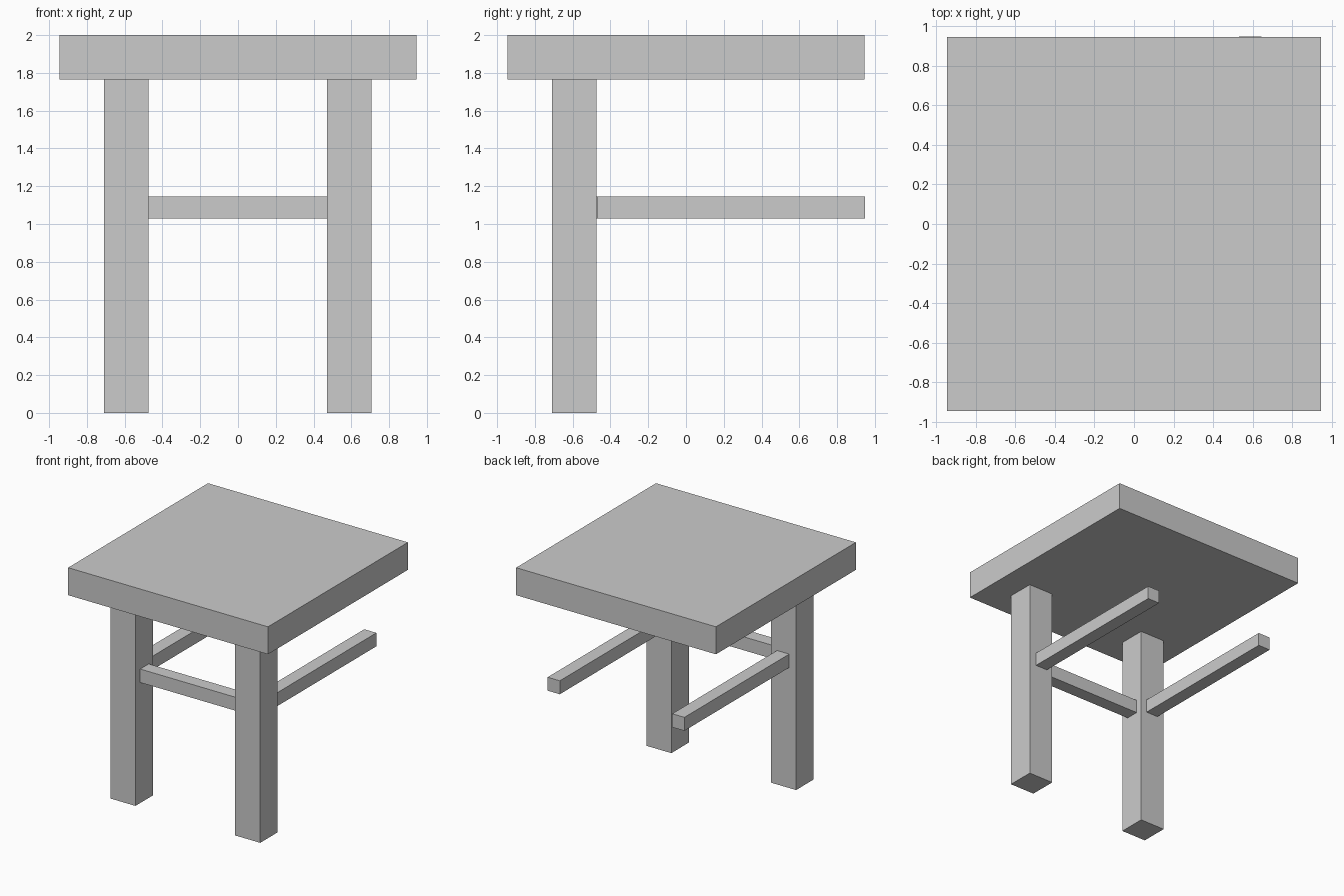
import bpy

if "Cube" in bpy.data.objects:
    bpy.data.objects.remove(bpy.data.objects["Cube"])


def box(name, x, y, z):
    """Axis-aligned block from (min, max) ranges."""
    bpy.ops.mesh.primitive_cube_add(size=1, location=[(a + b) / 2 for a, b in (x, y, z)])
    obj = bpy.context.object
    obj.name = name
    obj.scale = [b - a for a, b in (x, y, z)]
    bpy.ops.object.transform_apply(location=False, rotation=False, scale=True)
    return obj


SEAT_Z = 1.765
RAIL_Z = (1.03, 1.145)

# Square seat slab
box("seat", (-0.945, 0.945), (-0.945, 0.945), (SEAT_Z, 2.0))

# Two front legs
box("left_front_leg", (-0.71, -0.473), (-0.71, -0.473), (0, SEAT_Z))
box("right_front_leg", (0.47, 0.707), (-0.71, -0.473), (0, SEAT_Z))

# Rail between the legs
box("front_rail", (-0.473, 0.47), (-0.645, -0.53), RAIL_Z)

# Side rails running back from each leg
box("left_side_rail", (-0.645, -0.53), (-0.473, 0.943), RAIL_Z)
box("right_side_rail", (0.53, 0.645), (-0.468, 0.948), RAIL_Z)
